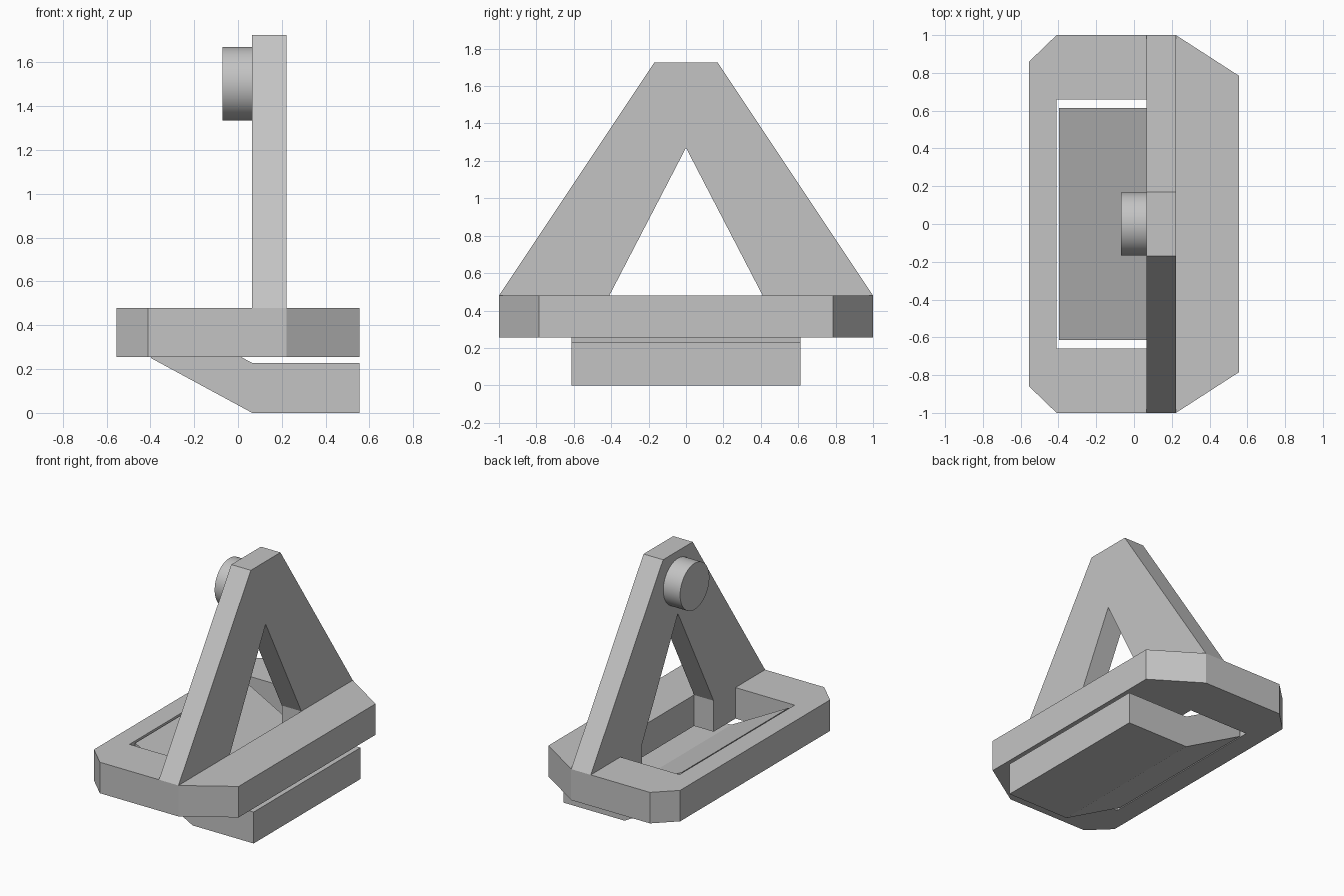
import bpy
import bmesh
import math
from mathutils import Vector

old = bpy.data.objects.get("Cube")
if old:
    bpy.data.objects.remove(old, do_unlink=True)

grey = bpy.data.materials.new("plain grey")
grey.use_nodes = True
grey.diffuse_color = (0.55, 0.55, 0.55, 1)
grey.node_tree.nodes["Principled BSDF"].inputs["Base Color"].default_value = grey.diffuse_color

PLACE = {
    "x": lambda a, b, d: Vector((d, a, b)),
    "y": lambda a, b, d: Vector((a, d, b)),
    "z": lambda a, b, d: Vector((a, b, d)),
}


def mirrored(half):
    """Close a half outline by reflecting its second coordinate."""
    return half + [(a, -b) for a, b in reversed(half)]


def prism(name, loops, axis, low, high):
    """Extrude flat outlines (the first is the rim, others are holes)."""
    bm = bmesh.new()
    place = PLACE[axis]
    edges = []
    for loop in loops:
        verts = [bm.verts.new(place(a, b, low)) for a, b in loop]
        edges += [bm.edges.new((v, verts[i - 1])) for i, v in enumerate(verts)]
    bmesh.ops.triangle_fill(bm, edges=edges, use_beauty=True)
    out = bmesh.ops.extrude_face_region(bm, geom=bm.faces[:], use_keep_orig=True)
    moved = [g for g in out["geom"] if isinstance(g, bmesh.types.BMVert)]
    bmesh.ops.translate(bm, verts=moved, vec=place(0, 0, high - low))
    bmesh.ops.recalc_face_normals(bm, faces=bm.faces[:])
    mesh = bpy.data.meshes.new(name)
    bm.to_mesh(mesh)
    bm.free()
    mesh.materials.append(grey)
    obj = bpy.data.objects.new(name, mesh)
    bpy.context.collection.objects.link(obj)
    return obj


# Base ring: chamfered outline with a stepped opening
rim = mirrored([(-0.555, 0.86), (-0.41, 1), (0.222, 1), (0.555, 0.785)])
opening = mirrored([(-0.41, 0.66), (0.065, 0.66), (0.065, 0.41), (0.222, 0.41)])
prism("base_ring", [rim, opening], "z", 0.255, 0.48)

# Upright A-shaped frame standing on the ring
frame = [(-1, 0.48), (-0.41, 0.48), (0, 1.27), (0.41, 0.48), (1, 0.48),
         (0.17, 1.725), (-0.17, 1.725)]
prism("upright_frame", [frame], "x", 0.065, 0.222)

# Bent plate rising through the opening
plate = [(0.555, 0), (0.555, 0.228), (0.065, 0.228), (-0.397, 0.475),
         (-0.397, 0.25), (0.065, 0)]
prism("bent_plate", [plate], "y", -0.613, 0.613)

# Round boss near the top of the frame
bpy.ops.mesh.primitive_cylinder_add(vertices=64, radius=0.168, depth=0.135,
                                    location=(-0.0025, 0, 1.503),
                                    rotation=(0, math.pi / 2, 0))
boss = bpy.context.object
boss.name = "round_boss"
boss.data.materials.append(grey)
bpy.ops.object.shade_smooth_by_angle(angle=math.radians(30))
